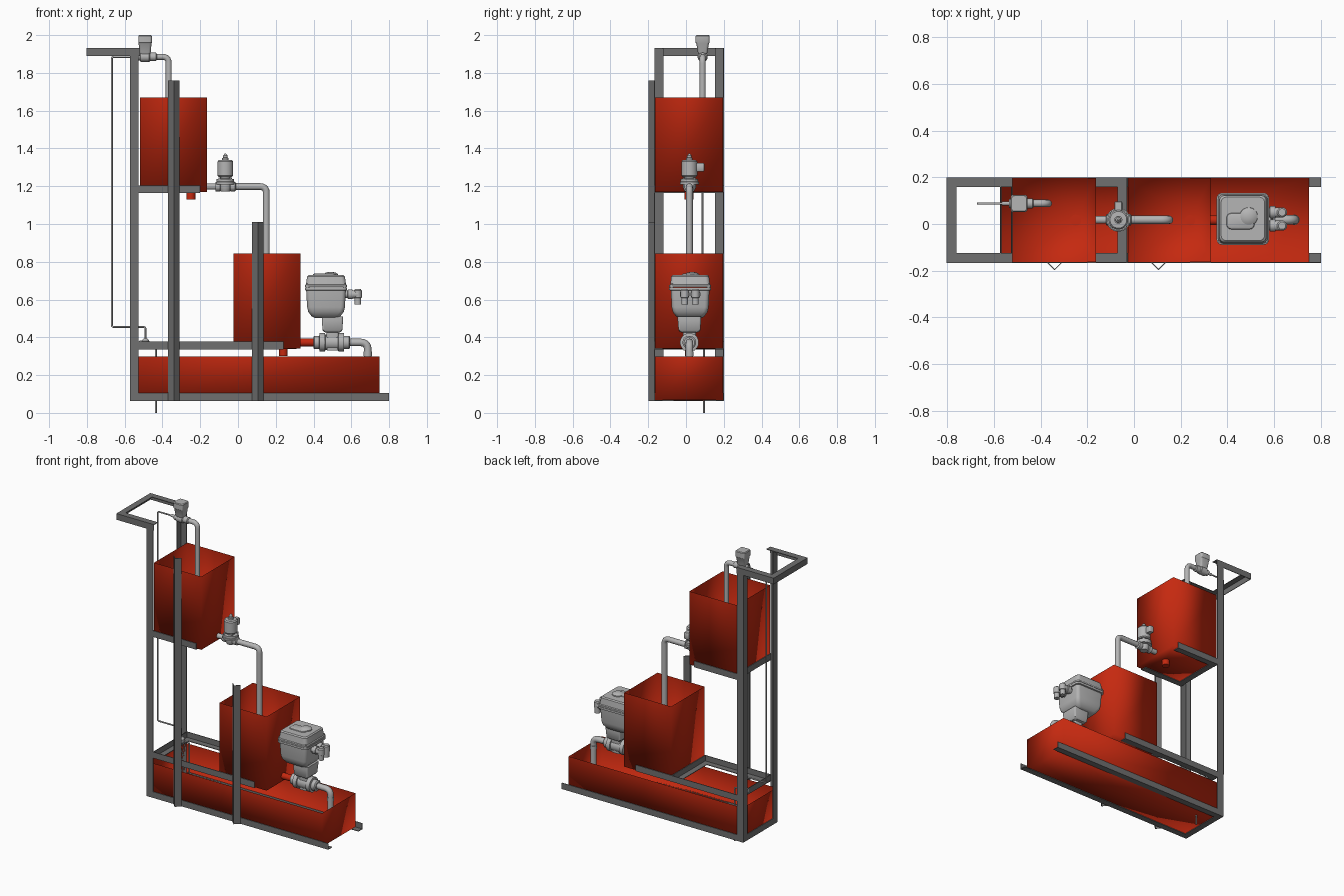
import bpy, bmesh, math
from mathutils import Vector

if "Cube" in bpy.data.objects:
    bpy.data.objects.remove(bpy.data.objects["Cube"])


def material(name, rgb):
    m = bpy.data.materials.new(name)
    m.diffuse_color = (*rgb, 1)
    m.use_nodes = True
    m.node_tree.nodes["Principled BSDF"].inputs["Base Color"].default_value = m.diffuse_color
    return m


RED = material("tank red", (0.56, 0.022, 0.005))
STEEL = material("frame steel", (0.16, 0.16, 0.16))
GREY = material("valve light grey", (0.46, 0.46, 0.46))


def finish(name, bm, mat, smooth=None):
    me = bpy.data.meshes.new(name)
    bm.to_mesh(me)
    bm.free()
    me.materials.append(mat)
    ob = bpy.data.objects.new(name, me)
    bpy.context.collection.objects.link(ob)
    if smooth is not None:
        bpy.ops.object.select_all(action='DESELECT')
        ob.select_set(True)
        bpy.context.view_layer.objects.active = ob
        bpy.ops.object.shade_smooth_by_angle(angle=math.radians(smooth))
    return ob


def loft(name, rings, mat, smooth=35):
    """Skin a list of equal-length point rings and cap both ends."""
    bm = bmesh.new()
    rows = [[bm.verts.new(p) for p in ring] for ring in rings]
    n = len(rows[0])
    for a, b in zip(rows, rows[1:]):
        for i in range(n):
            j = (i + 1) % n
            bm.faces.new((a[i], a[j], b[j], b[i]))
    bm.faces.new(rows[0][::-1])
    bm.faces.new(rows[-1])
    bmesh.ops.recalc_face_normals(bm, faces=bm.faces)
    return finish(name, bm, mat, smooth)


def lathe(name, origin, axis, profile, mat=GREY, segs=24):
    """Revolve (radius, distance) pairs about an axis."""
    q = Vector((0, 0, 1)).rotation_difference(Vector(axis))
    o = Vector(origin)
    rings = [[o + q @ Vector((r * math.cos(2 * math.pi * (i + .5) / segs),
                              r * math.sin(2 * math.pi * (i + .5) / segs), d))
              for i in range(segs)] for r, d in profile]
    return loft(name, rings, mat)


def stack(name, cx, cy, levels, radius=0.02, mat=GREY):
    """Stacked rounded rectangles: (z, half x, half y)."""
    rings = []
    for z, hx, hy in levels:
        r = min(radius, hx * .9, hy * .9)
        ring = []
        for k, (sx, sy) in enumerate(((1, 1), (-1, 1), (-1, -1), (1, -1))):
            for s in range(5):
                a = math.pi / 2 * (k + s / 4)
                ring.append((cx + sx * (hx - r) + r * math.cos(a),
                             cy + sy * (hy - r) + r * math.sin(a), z))
        rings.append(ring)
    return loft(name, rings, mat)


def pipe(name, pts, r, bend, mat=GREY):
    """Round pipe along a path with rounded elbows."""
    pts = [Vector(p) for p in pts]
    path = [pts[0]]
    for a, b, c in zip(pts, pts[1:], pts[2:]):
        p, q = b + (a - b).normalized() * bend, b + (c - b).normalized() * bend
        for i in range(9):
            t = i / 8
            path.append(p * (1 - t) ** 2 + b * 2 * t * (1 - t) + q * t * t)
    path.append(pts[-1])
    cu = bpy.data.curves.new(name, 'CURVE')
    cu.dimensions = '3D'
    cu.bevel_depth, cu.bevel_resolution, cu.use_fill_caps = r, 4, True
    sp = cu.splines.new('POLY')
    sp.points.add(len(path) - 1)
    for s, p in zip(sp.points, path):
        s.co = (*p, 1)
    cu.materials.append(mat)
    ob = bpy.data.objects.new(name, cu)
    bpy.context.collection.objects.link(ob)
    bpy.ops.object.select_all(action='DESELECT')
    ob.select_set(True)
    bpy.context.view_layer.objects.active = ob
    bpy.ops.object.convert(target='MESH')
    bpy.ops.object.shade_smooth_by_angle(angle=math.radians(40))


def angle_iron(name, start, end, da, db, s=0.042, t=0.004):
    """L-section bar whose outer corner runs from start to end."""
    da, db = Vector(da).normalized(), Vector(db).normalized()
    prof = [(0, 0), (s, 0), (s, t), (t, t), (t, s), (0, s)]
    loft(name, [[Vector(e) + da * u + db * v for u, v in prof] for e in (start, end)], STEEL, None)


def tank(name, x0, x1, z0, z1, drain):
    """Open sheet-metal tank, floor fanned to its drain point."""
    y0, y1 = -0.163, 0.196
    bm = bmesh.new()
    c = [(x0, y0), (x1, y0), (x1, y1), (x0, y1)]
    lo = [bm.verts.new((x, y, z0)) for x, y in c]
    hi = [bm.verts.new((x, y, z1)) for x, y in c]
    mid = bm.verts.new((*drain, z0 - .002))
    for i in range(4):
        j = (i + 1) % 4
        bm.faces.new((lo[i], lo[j], hi[j], hi[i]))
        bm.faces.new((lo[j], lo[i], mid))
    finish(name, bm, RED, 180)


# Tanks with drains
tank("lower_tank", -0.568, 0.75, 0.068, 0.298, (0.1, 0.016))
tank("middle_tank", -0.025, 0.33, 0.34, 0.845, (0.24, 0.016))
tank("upper_tank", -0.52, -0.163, 1.17, 1.67, (-0.25, 0.016))
lathe("middle_drain", (0.24, 0.016, 0.30), (0, 0, 1), [(0.022, 0), (0.022, 0.04)], RED)
lathe("upper_drain", (-0.25, 0.016, 1.13), (0, 0, 1), [(0.024, 0), (0.024, 0.04)], RED)
lathe("middle_outlet", (0.325, 0.016, 0.373), (1, 0, 0), [(0.021, 0), (0.021, 0.09)], RED)

# Frame: mirrored rails and posts
YF, YB = -0.167, 0.2
for side, y, d in (("front", YF, 1), ("back", YB, -1)):
    inn, up = (0, d, 0), (0, 0, 1)
    angle_iron(side + "_base_rail", (-0.573, y, .063), (0.80, y, .063), inn, up)
    angle_iron(side + "_post", (-0.573, y, .063), (-0.573, y, 1.93), (1, 0, 0), inn, .047)
    angle_iron(side + "_middle_shelf_rail", (-0.53, y, .335), (0.24, y, .335), inn, up)
    angle_iron(side + "_upper_shelf_rail", (-0.53, y, 1.163), (-0.20, y, 1.163), inn, up)
    angle_iron(side + "_top_rail", (-0.803, y, 1.932), (-0.52, y, 1.932), inn, (0, 0, -1))
# Frame cross members
for nm, x, z, dx, dz in (("base", -0.573, .063, 1, 1), ("middle_left", -0.527, .335, 1, 1),
                         ("middle_right", -0.028, .335, -1, 1), ("upper", -0.527, 1.163, 1, 1),
                         ("top", -0.803, 1.932, 1, -1)):
    angle_iron(nm + "_cross_bar", (x, YF, z), (x, YB, z), (dx, 0, 0), (0, 0, dz))
# Front uprights, turned 45 degrees
for nm, x, h in (("tall_upright", -0.34, 1.76), ("short_upright", 0.105, 1.01)):
    angle_iron(nm, (x, -0.198, .063), (x, -0.198, h), (1, 1, 0), (-1, 1, 0), .043)

# Upper feed valve and piping
Y = 0.088
pipe("feed_pipe", [(-0.46, Y, 1.885), (-0.367, Y, 1.885), (-0.367, Y, 1.4)], .016, .035)
lathe("feed_valve_body", (-0.565, Y, 1.885), (1, 0, 0),
      [(.009, 0), (.009, .03), (.02, .03), (.02, .045), (.027, .05), (.027, .095),
       (.022, .1), (.022, .13), (.016, .135)])
stack("feed_valve_head", -0.492, Y, [(1.895, .024, .02), (1.91, .03, .026), (1.955, .034, .033),
                                    (1.96, .036, .037), (1.995, .036, .037), (2.0, .032, .033)], .012)
pipe("thin_tube", [(-0.55, Y, 1.885), (-0.668, Y, 1.885), (-0.668, Y, .455),
                   (-0.49, Y, .455), (-0.49, Y, .38)], .005, .012)
lathe("tube_fitting", (-0.49, Y, .355), (0, 0, 1), [(.018, 0), (.022, .01), (.022, .025), (.01, .04)], segs=12)
lathe("tube_fitting_arm", (-0.53, Y, .365), (1, 0, 0), [(.012, 0), (.018, .01), (.018, .05), (.01, .06)], segs=12)
pipe("drain_tube", [(-0.48, 0.095, .365), (-0.435, 0.095, .365), (-0.435, 0.095, 0)], .005, .012)

# Solenoid valve between upper and middle tanks
X, Y = -0.067, 0.018
pipe("transfer_pipe", [(-0.02, Y, 1.198), (0.15, Y, 1.198), (0.15, Y, .6)], .018, .035)
lathe("solenoid_inlet", (-0.165, Y, 1.198), (1, 0, 0),
      [(.017, 0), (.017, .045), (.026, .047), (.026, .07), (.02, .075), (.02, .12),
       (.026, .125), (.026, .15), (.018, .155)], segs=12)
lathe("solenoid_body", (X, Y, 1.172), (0, 0, 1),
      [(.025, 0), (.034, .02), (.034, .036), (.051, .038), (.051, .05), (.047, .052),
       (.047, .066), (.028, .068), (.028, .085)])
lathe("solenoid_coil", (X, Y, 1.25), (0, 0, 1),
      [(.036, 0), (.042, .006), (.042, .08), (.036, .088), (.017, .089), (.017, .1),
       (.012, .101), (.012, .112), (.004, .122)])
stack("solenoid_plug", X, 0.075, [(1.278, .014, .02), (1.283, .017, .022), (1.317, .017, .022),
                                 (1.322, .014, .02)], .006)
for i in range(4):
    a = math.pi / 4 + i * math.pi / 2
    lathe("solenoid_bolt", (X + .041 * math.cos(a), Y + .041 * math.sin(a), 1.232), (0, 0, 1),
          [(.007, 0), (.007, .014)], segs=6)

# Motorised ball valve between middle and lower tanks
X, Y = 0.50, 0.018
pipe("outlet_pipe", [(0.57, Y, .373), (0.687, Y, .373), (0.687, Y, .19)], .02, .04)
lathe("ball_valve_ends", (0.40, Y, .373), (1, 0, 0),
      [(.03, 0), (.036, .004), (.036, .03), (.05, .032), (.05, .06), (.042, .062), (.042, .13),
       (.05, .132), (.05, .16), (.036, .162), (.036, .188), (.028, .194)], segs=16)
stack("ball_valve_neck", X, Y, [(.33, .03, .03), (.405, .032, .034), (.425, .032, .034), (.428, .044, .05),
                               (.438, .052, .058), (.49, .056, .062), (.51, .056, .062)], .01)
X, Y = 0.466, 0.022
stack("actuator_case", X, Y, [(.503, .06, .06), (.51, .075, .075), (.535, .094, .092), (.56, .1, .098),
                             (.648, .105, .102), (.65, .112, .111), (.664, .112, .111)], .022)
stack("actuator_lid", X, Y, [(.666, .112, .111), (.676, .112, .111), (.68, .106, .105),
                            (.722, .1, .1), (.729, .093, .093)], .022)
stack("lid_panel", X - .01, Y - .01, [(.728, .06, .035), (.734, .058, .033), (.737, .052, .028)], .02)
lathe("lid_dome", (X + .025, Y + .01, .725), (0, 0, 1), [(.04, 0), (.038, .01), (.025, .018), (.008, .021)])
for sx in (-1, 1):
    for sy in (-1, 1):
        lathe("lid_screw", (X + sx * .097, Y + sy * .096, .655), (0, 0, 1), [(.009, 0), (.009, .03)], segs=8)
# Cable glands
for nm, y, reach in (("front_gland", -0.007, .055), ("back_gland", 0.05, .055)):
    lathe(nm, (0.56, y, .628), (1, 0, 0), [(.02, 0), (.02, .02), (.027, .022), (.027, .045),
                                           (.022, .047), (.022, .075)], segs=12)
    lathe(nm + "_elbow", (0.634, y, .655), (0, 0, -1),
          [(.016, 0), (.022, .006), (.022, .045), (.018, .047), (.018, .082)], segs=12)
# Small spout stub toward the pipe end
lathe("elbow_collar", (0.687, 0.018, .30), (0, 0, 1), [(.022, 0), (.022, .025)])
